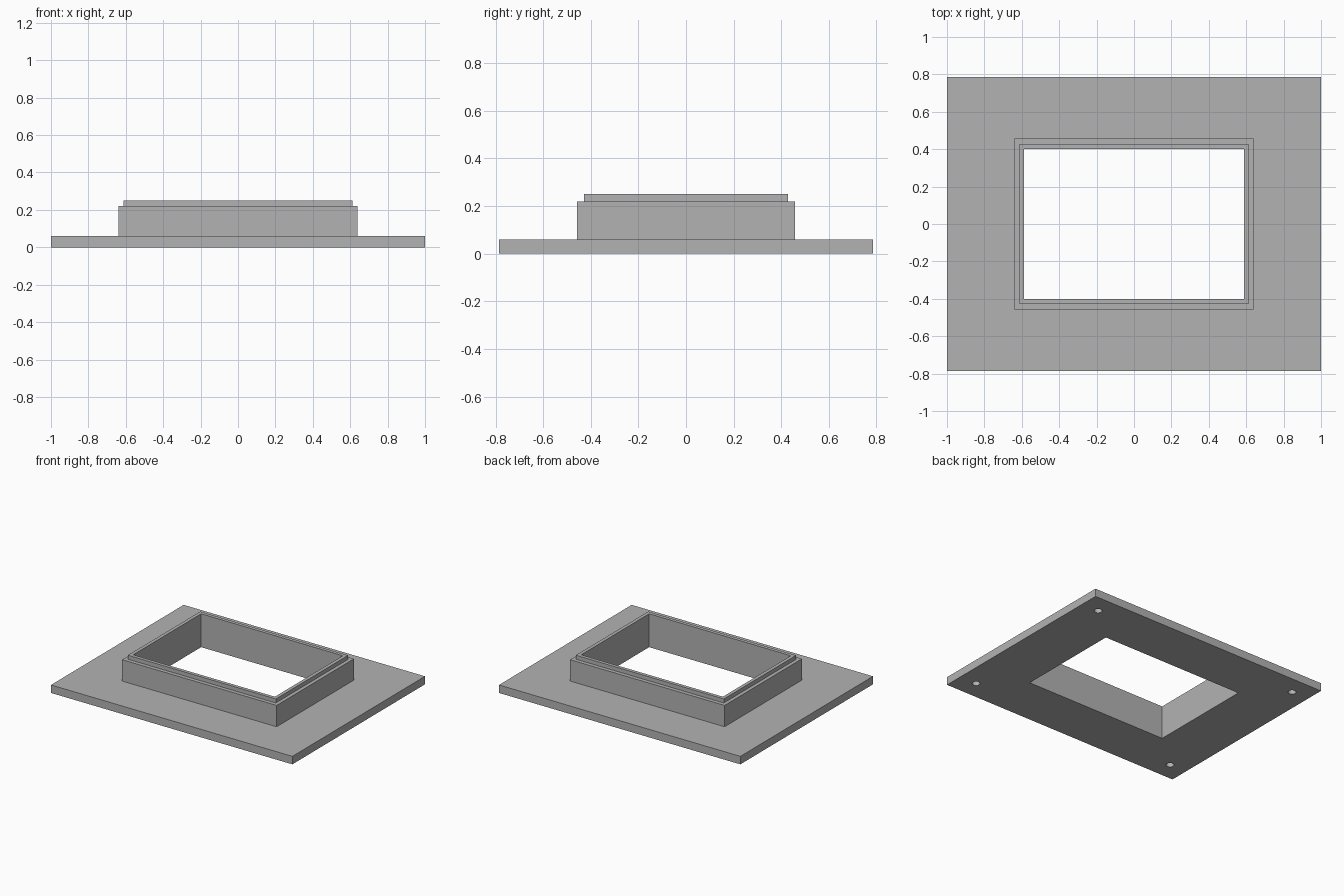
import bpy
import bmesh

cube = bpy.data.objects.get("Cube")
if cube:
    bpy.data.objects.remove(cube, do_unlink=True)

# Single grey material
GREY = (0.45, 0.45, 0.45, 1.0)
grey = bpy.data.materials.new("plain grey")
grey.use_nodes = True
grey.diffuse_color = GREY
grey.node_tree.nodes["Principled BSDF"].inputs["Base Color"].default_value = GREY


def make_object(name, bm):
    bmesh.ops.recalc_face_normals(bm, faces=bm.faces[:])
    mesh = bpy.data.meshes.new(name)
    bm.to_mesh(mesh)
    bm.free()
    mesh.materials.append(grey)
    obj = bpy.data.objects.new(name, mesh)
    bpy.context.collection.objects.link(obj)
    return obj


# Half width, half depth and height of each rectangular edge of the frame
PLATE = (1.0, 0.785)
COLLAR = (0.64, 0.457)
LIP = (0.613, 0.428)
OPENING = (0.587, 0.402)
PLATE_TOP, COLLAR_TOP, LIP_TOP = 0.06, 0.22, 0.25

steps = [
    (PLATE, 0), (PLATE, PLATE_TOP),
    (COLLAR, PLATE_TOP), (COLLAR, COLLAR_TOP),
    (LIP, COLLAR_TOP), (LIP, LIP_TOP),
    (OPENING, LIP_TOP), (OPENING, 0),
]

# Flanged frame: plate, raised collar, stepped lip and through opening
bm = bmesh.new()
corners = [(-1, -1), (1, -1), (1, 1), (-1, 1)]
rings = [[bm.verts.new((sx * w, sy * d, z)) for sx, sy in corners]
         for (w, d), z in steps]
for i, ring in enumerate(rings):
    following = rings[(i + 1) % len(rings)]
    for k in range(4):
        n = (k + 1) % 4
        bm.faces.new((ring[k], ring[n], following[n], following[k]))
frame = make_object("flanged_frame", bm)

# Blind round holes under the plate corners
HOLE_INSET, HOLE_RADIUS, HOLE_DEPTH = 0.14, 0.027, 0.04
bm = bmesh.new()
for sx, sy in corners:
    made = bmesh.ops.create_cone(bm, cap_ends=True, segments=32,
                                 radius1=HOLE_RADIUS, radius2=HOLE_RADIUS,
                                 depth=HOLE_DEPTH * 2)
    bmesh.ops.translate(bm, verts=made["verts"],
                        vec=(sx * (PLATE[0] - HOLE_INSET),
                             sy * (PLATE[1] - HOLE_INSET), 0))
cutter = make_object("hole_cutter", bm)
cutter.hide_render = True

cut = frame.modifiers.new("corner holes", 'BOOLEAN')
cut.operation = 'DIFFERENCE'
cut.solver = 'EXACT'
cut.object = cutter

bpy.ops.object.select_all(action='DESELECT')
frame.select_set(True)
bpy.context.view_layer.objects.active = frame
bpy.ops.object.modifier_apply(modifier=cut.name)
bpy.data.objects.remove(cutter, do_unlink=True)
bpy.ops.object.shade_smooth_by_angle()
